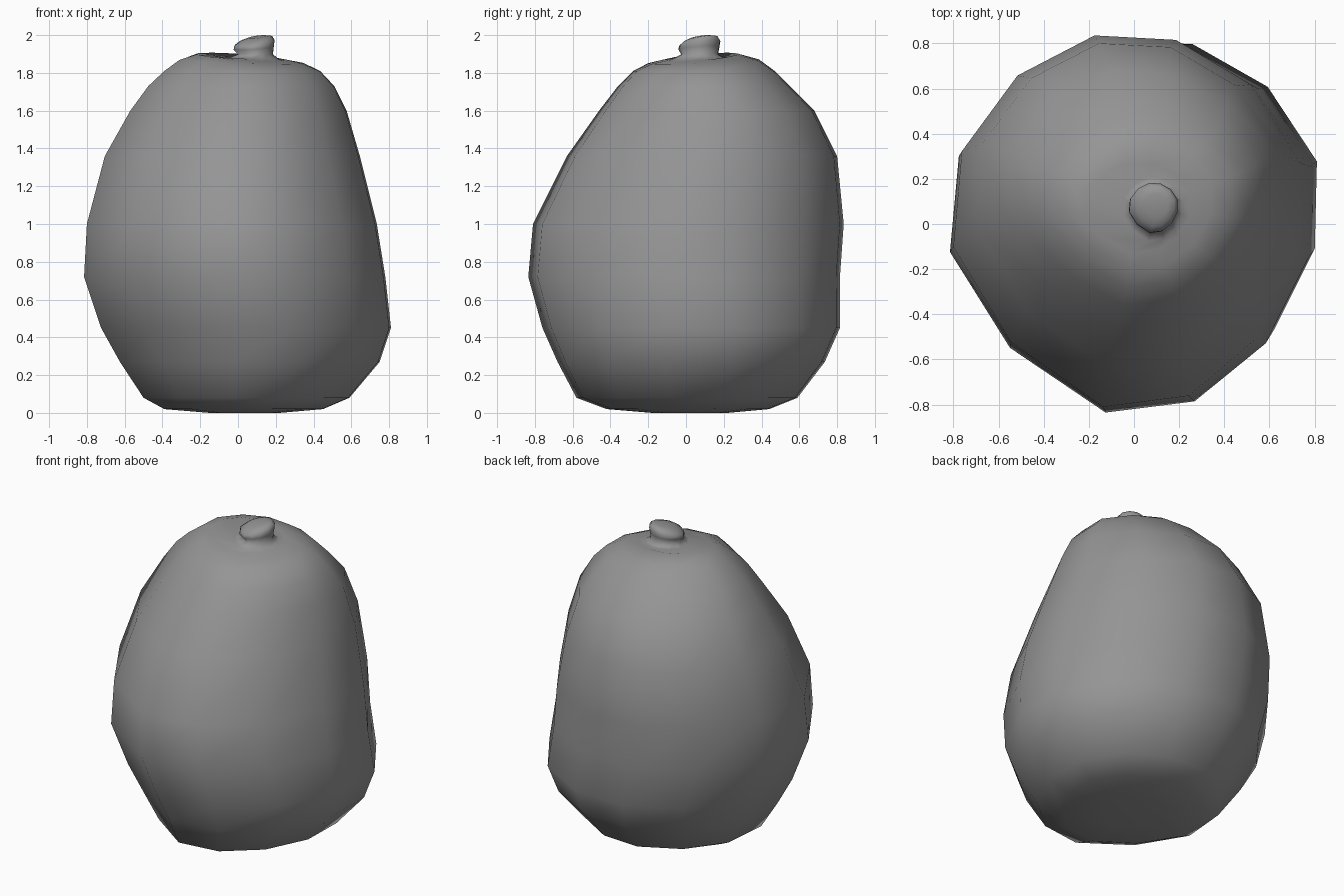
import bpy, bmesh

cube = bpy.data.objects.get("Cube")
if cube:
    bpy.data.objects.remove(cube, do_unlink=True)

grey = bpy.data.materials.new("stone grey")
grey.use_nodes = True
colour = (0.3, 0.3, 0.3, 1)
grey.diffuse_color = colour
grey.node_tree.nodes["Principled BSDF"].inputs["Base Color"].default_value = colour

# Uneven twelve-sided cross-section, counter-clockwise from the +x side
CORNERS = [(.81, .27), (.58, .62), (.23, .82), (-.15, .84), (-.51, .66), (-.77, .32),
           (-.81, -.11), (-.54, -.54), (-.11, -.83), (.29, -.78), (.61, -.52), (.8, -.14)]


def unit_section():
    """Scale the cross-section so that it spans -1 to 1 both ways."""
    def fit(values):
        low, high = min(values), max(values)
        return [2 * (v - low) / (high - low) - 1 for v in values]
    xs, ys = zip(*CORNERS)
    return list(zip(fit(xs), fit(ys)))


def loft(name, rings):
    """Skin rings of (z, min x, max x, min y, max y, slope in x, slope in y)."""
    bm = bmesh.new()
    section = unit_section()
    loops = []
    for z, x0, x1, y0, y1, slope_x, slope_y in rings:
        cx, cy, rx, ry = (x0 + x1) / 2, (y0 + y1) / 2, (x1 - x0) / 2, (y1 - y0) / 2
        loops.append([bm.verts.new((cx + rx * u, cy + ry * v, z + slope_x * u + slope_y * v))
                      for u, v in section])
    count = len(section)
    for lower, upper in zip(loops, loops[1:]):
        for i in range(count):
            j = (i + 1) % count
            bm.faces.new((lower[i], lower[j], upper[j], upper[i]))
    bm.faces.new(loops[0][::-1])
    bm.faces.new(loops[-1])
    bmesh.ops.recalc_face_normals(bm, faces=bm.faces)
    for face in bm.faces:
        face.smooth = True
    mesh = bpy.data.meshes.new(name)
    bm.to_mesh(mesh)
    bm.free()
    mesh.materials.append(grey)
    obj = bpy.data.objects.new(name, mesh)
    bpy.context.collection.objects.link(obj)


# Lopsided body, from the flat base up to the dimple around the stem
body = [
    (0, -.15, .22, -.18, .22, 0, 0),
    (.02, -.39, .45, -.42, .44, 0, 0),
    (.08, -.5, .59, -.58, .59, 0, 0),
    (.27, -.625, .75, -.68, .735, 0, 0),
    (.45, -.725, .81, -.76, .815, 0, 0),
    (.72, -.815, .78, -.835, .815, 0, 0),
    (1, -.8, .735, -.81, .835, 0, 0),
    (1.36, -.705, .645, -.63, .8, 0, 0),
    (1.6, -.57, .575, -.46, .68, 0, 0),
    (1.73, -.475, .51, -.36, .55, 0, 0),
    (1.81, -.39, .435, -.28, .47, 0, 0),
    (1.86, -.31, .345, -.2, .385, -.01, .01),
    (1.883, -.22, .25, -.13, .27, -.017, .017),
    (1.876, -.05, .215, -.075, .205, -.003, .003),
]

# Stubby stem growing out of the dimple, with a slanted, rounded top
stem = [
    (1.898, 0, .185, -.025, .17, 0, 0),
    (1.932, -.023, .19, -.04, .177, .008, .008),
    (1.957, -.02, .194, -.037, .182, .013, .013),
    (1.979, .01, .18, -.01, .168, .013, .013),
    (1.99, .05, .15, .025, .135, .007, .007),
]

loft("fruit_with_stem", body + stem)
